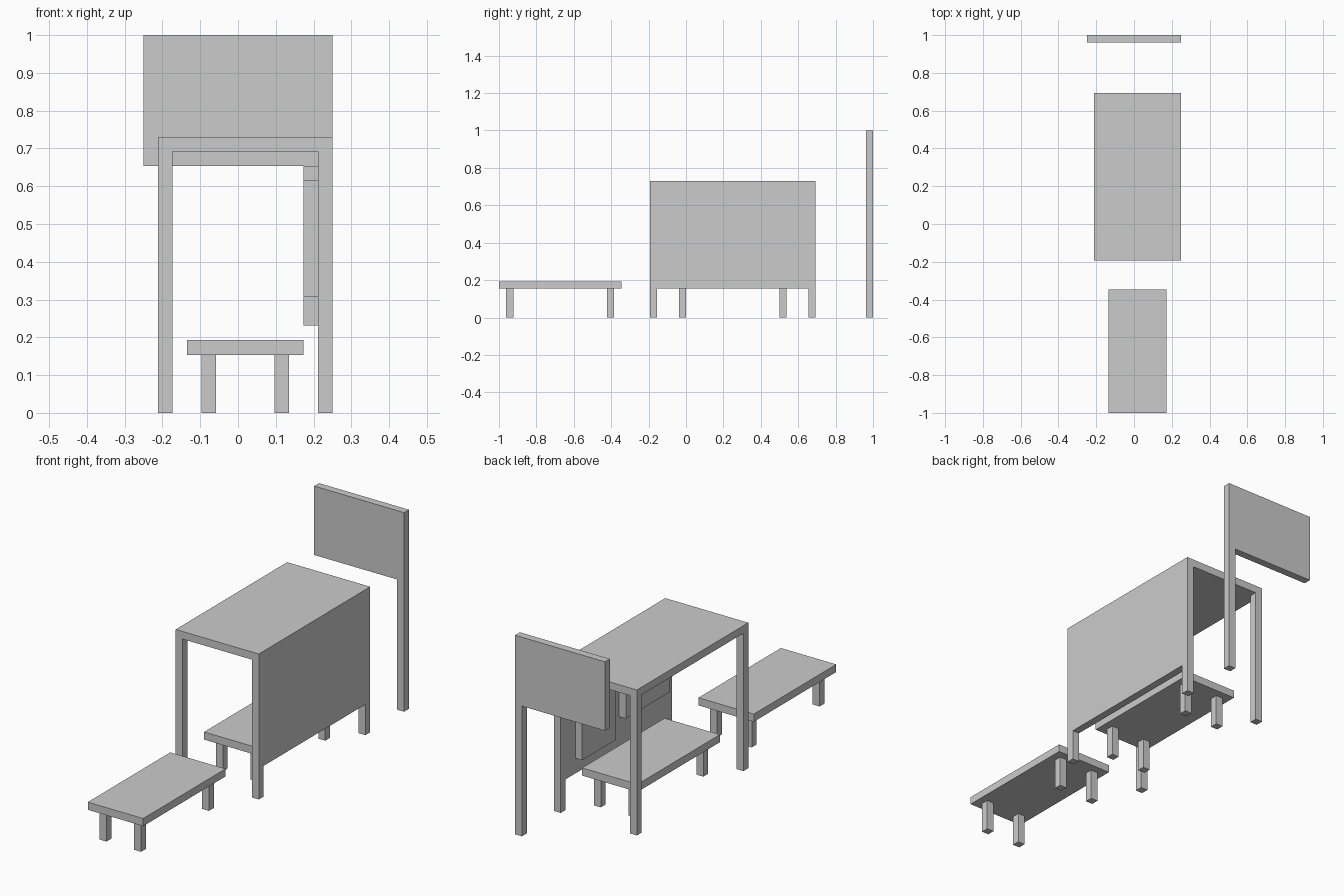
import bpy, bmesh
from mathutils import Vector

if "Cube" in bpy.data.objects:
    bpy.data.objects.remove(bpy.data.objects["Cube"])

U = 1 / 26  # the model sits on a grid of 26 cells per unit


def prism(name, points, direction):
    """Extrude a flat outline (grid cells) along a direction (grid cells)."""
    bm = bmesh.new()
    face = bm.faces.new([bm.verts.new(Vector(p) * U) for p in points])
    ext = bmesh.ops.extrude_face_region(bm, geom=[face], use_keep_orig=True)
    moved = [g for g in ext["geom"] if isinstance(g, bmesh.types.BMVert)]
    bmesh.ops.translate(bm, verts=moved, vec=Vector(direction) * U)
    bmesh.ops.recalc_face_normals(bm, faces=bm.faces)
    mesh = bpy.data.meshes.new(name)
    bm.to_mesh(mesh)
    bm.free()
    obj = bpy.data.objects.new(name, mesh)
    bpy.context.collection.objects.link(obj)
    return obj


def box(name, x, y, z):
    """Box from (min, max) ranges in grid cells."""
    outline = [(x[0], y[0], z[0]), (x[1], y[0], z[0]),
               (x[1], y[1], z[0]), (x[0], y[1], z[0])]
    return prism(name, outline, (0, 0, z[1] - z[0]))


def bench(name, y0):
    """Low bench, 8 x 17 cells, with four inset legs."""
    box(f"{name}_seat", (-3.5, 4.5), (y0, y0 + 17), (4, 5))
    for i, lx in enumerate((-2.5, 2.5)):
        for j, ly in enumerate((y0 + 1, y0 + 15)):
            box(f"{name}_leg_{i}{j}", (lx, lx + 1), (ly, ly + 1), (0, 4))


# Two benches: one in front, one under the table
bench("front_bench", -26)
bench("inner_bench", -2)

# Table: top, two open-side legs, closed side wall with feet
box("table_top", (-5.5, 6.5), (-5, 18), (18, 19))
for label, ly in (("front", -5), ("back", 17)):
    box(f"table_leg_{label}", (-5.5, -4.5), (ly, ly + 1), (0, 18))
wall = [(-5, 0), (-4, 0), (-4, 4), (17, 4), (17, 0), (18, 0), (18, 18), (-5, 18)]
prism("side_wall", [(5.5, y, z) for y, z in wall], (1, 0, 0))

# Boards hung on the inside of the wall
box("tall_board", (4.5, 5.5), (8, 15), (6, 17))
box("wide_board", (4.5, 5.5), (-3, 6), (8, 16))

# Sign: panel carried by a single post at its right edge
sign = [(5.5, 0), (6.5, 0), (6.5, 26), (-6.5, 26), (-6.5, 17), (5.5, 17)]
prism("sign", [(x, 25, z) for x, z in sign], (0, 1, 0))
